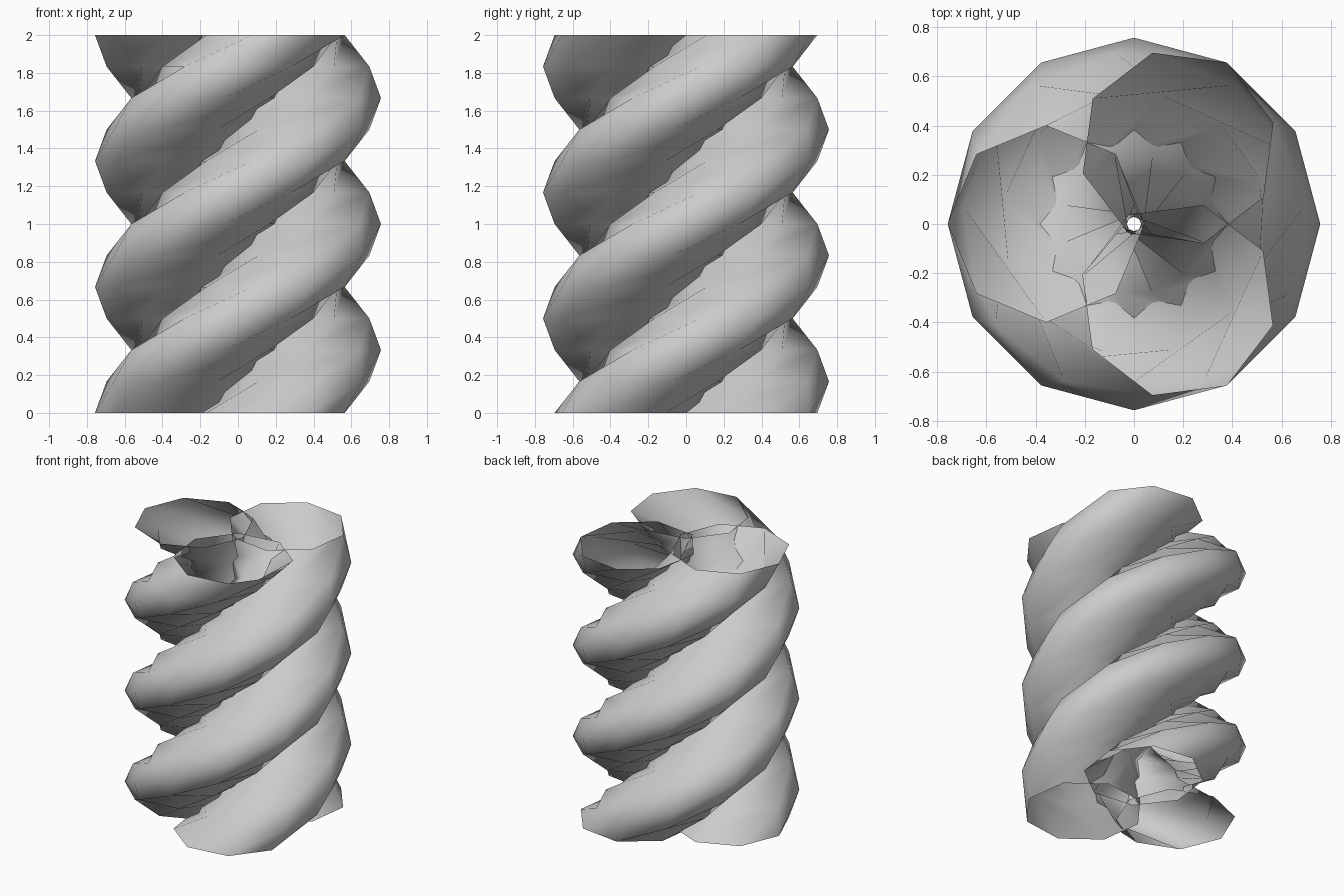
import bpy
from math import cos, sin, pi, radians

if "Cube" in bpy.data.objects:
    bpy.data.objects.remove(bpy.data.objects["Cube"])

SIDES, STEPS, HEIGHT = 8, 12, 2.0
STRAND_R, CENTRE_R = 0.4, 0.357


def strand(name, angle):
    """Open octagon ring swept one full turn up the z axis."""
    cx, cy = CENTRE_R * cos(angle), CENTRE_R * sin(angle)
    ring = [angle + 2 * pi * i / SIDES for i in range(SIDES)]
    verts = [(cx + STRAND_R * cos(a), cy + STRAND_R * sin(a), 0) for a in ring]
    edges = [(i, (i + 1) % SIDES) for i in range(SIDES)]
    mesh = bpy.data.meshes.new(name)
    mesh.from_pydata(verts, edges, [])
    obj = bpy.data.objects.new(name, mesh)
    bpy.context.collection.objects.link(obj)

    screw = obj.modifiers.new("twist", 'SCREW')
    screw.axis = 'Z'
    screw.angle = 2 * pi
    screw.screw_offset = HEIGHT
    screw.steps = screw.render_steps = STEPS
    screw.use_smooth_shade = True
    screw.use_normal_calculate = True
    return obj


# Three interlocking rope strands
for n, deg in enumerate((60, 180, 300), 1):
    strand(f"rope_strand_{n}", radians(deg))
